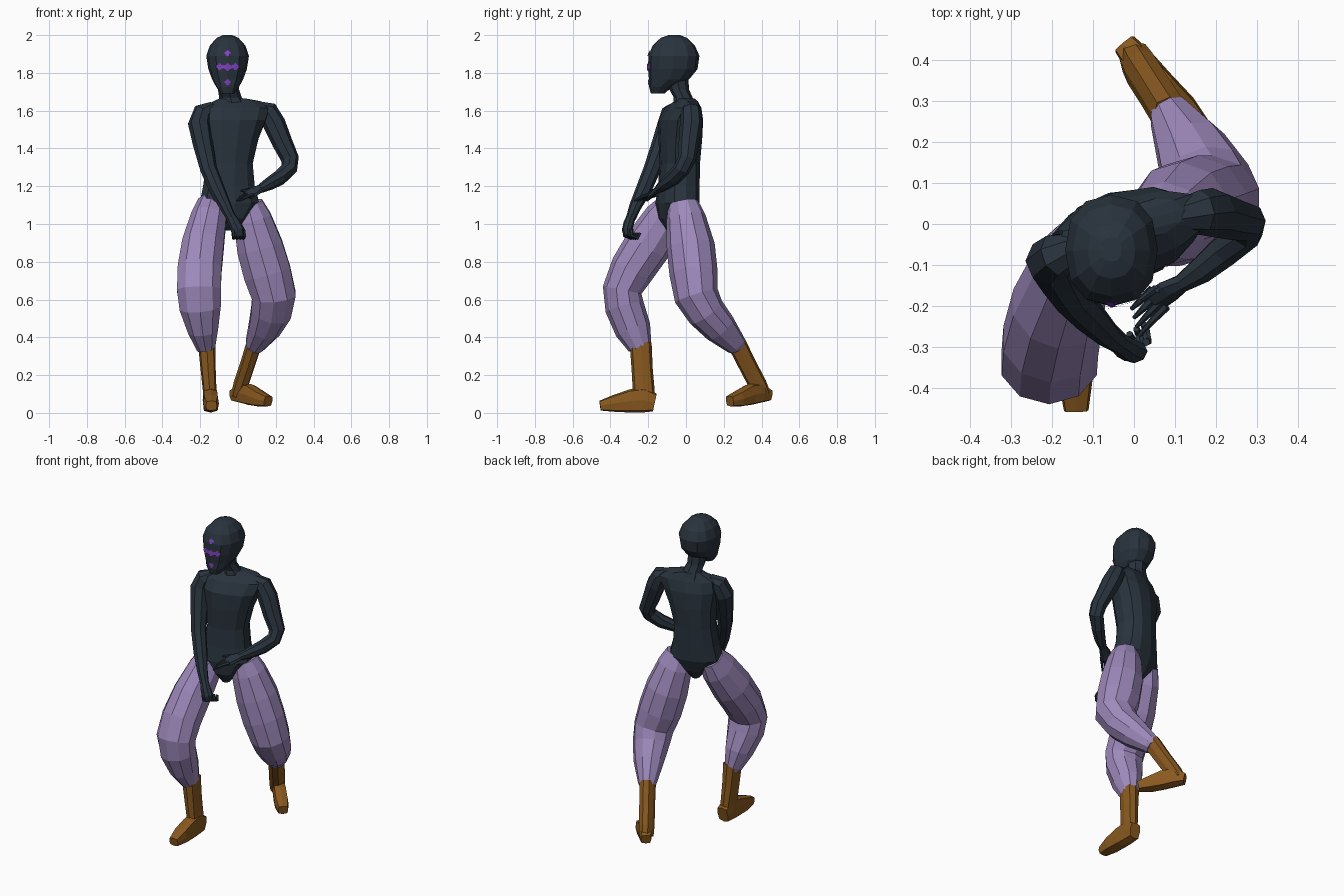
import bpy, bmesh, math
from mathutils import Vector, Matrix
from mathutils.bvhtree import BVHTree


def material(name, rgb):
    m = bpy.data.materials.new(name)
    m.diffuse_color = (*rgb, 1)
    return m


DARK = material("charcoal blue", (0.022, 0.033, 0.047))
LILAC = material("lilac cloth", (0.34, 0.25, 0.50))
BROWN = material("brown leather", (0.25, 0.10, 0.014))
PURPLE = material("violet paint", (0.22, 0.05, 0.55))


def finish(name, bm, mat):
    me = bpy.data.meshes.new(name)
    bm.to_mesh(me)
    me.materials.append(mat)
    ob = bpy.data.objects.new(name, me)
    bpy.context.collection.objects.link(ob)
    return ob


def sections(name, stations, mat, n=8, yaw=0, flat=False, power=1.0):
    """Skin rings (x, y, z, half width, half depth) along a path.
    flat keeps rings horizontal, otherwise they follow the path."""
    bm = bmesh.new()
    pts = [Vector(s[:3]) for s in stations]
    ref = Vector((math.cos(yaw), math.sin(yaw), 0))
    rings = []
    for i, s in enumerate(stations):
        t = Vector((0, 0, 1))
        if not flat:
            t = (pts[min(i + 1, len(pts) - 1)] - pts[max(i - 1, 0)]).normalized()
        u = (ref - t * ref.dot(t)).normalized()
        v = t.cross(u)
        ring = []
        for k in range(n):
            a = 2 * math.pi * (k + 0.5 * (n % 4 == 2)) / n
            c, d = math.cos(a), math.sin(a)
            c = math.copysign(abs(c) ** power, c)
            d = math.copysign(abs(d) ** power, d)
            ring.append(bm.verts.new(pts[i] + u * c * s[3] + v * d * s[4]))
        rings.append(ring)
    for a, b in zip(rings, rings[1:]):
        for k in range(n):
            bm.faces.new((a[k], a[(k + 1) % n], b[(k + 1) % n], b[k]))
    bm.faces.new(rings[0])
    bm.faces.new(rings[-1])
    bmesh.ops.recalc_face_normals(bm, faces=bm.faces)
    finish(name, bm, mat)
    return bm


def tube(name, pts, mat, **kw):
    return sections(name, [(*p, p[3]) for p in pts], mat, **kw)


# Head, neck and twisted torso
head = sections("head", [
    (-.055, -.150, 1.690, .035, .036), (-.055, -.135, 1.725, .060, .060),
    (-.055, -.090, 1.765, .082, .106), (-.055, -.070, 1.820, .102, .131),
    (-.055, -.064, 1.890, .113, .135), (-.055, -.065, 1.945, .094, .112),
    (-.055, -.064, 1.985, .058, .070), (-.055, -.062, 2.000, .025, .030)],
    DARK, n=12, flat=True, power=.85)
sections("neck", [
    (-.025, -.005, 1.61, .085, .065), (-.040, -.015, 1.67, .060, .050),
    (-.050, -.035, 1.71, .056, .052), (-.055, -.050, 1.79, .060, .060)],
    DARK, n=8, flat=True)
sections("torso", [
    (-.035, -.060, .965, .025, .045), (-.040, -.055, 1.03, .080, .090),
    (-.045, -.045, 1.11, .165, .108), (-.048, -.038, 1.20, .142, .104),
    (-.045, -.033, 1.32, .126, .103), (-.032, -.030, 1.45, .145, .110),
    (-.020, -.028, 1.55, .175, .108), (-.005, -.015, 1.615, .185, .080),
    (-.005, .000, 1.65, .130, .050), (-.030, -.005, 1.665, .070, .045)],
    DARK, n=12, yaw=.28, flat=True, power=.85)

# Painted face marks: thin discs laid on the face
face = BVHTree.FromBMesh(head)
marks = bmesh.new()
spots = [(0, 1.91, .010), (0, 1.898, .012), (0, 1.756, .011), (0, 1.744, .010),
         (0, 1.84, .012), (0, 1.822, .012), (-.012, 1.831, .012), (.012, 1.831, .012)]
for s in (-1, 1):
    spots += [(s * .053, 1.833, .009), (s * .041, 1.843, .009),
              (s * .041, 1.824, .010), (s * .028, 1.833, .011)]
    spots += [(s * .009, 1.905, .008), (s * .008, 1.751, .008)]
for dx, z, r in spots:
    hit, nor, _, _ = face.ray_cast(Vector((-.055 + dx, -1, z)), Vector((0, 1, 0)))
    if hit:
        if nor.y > 0:
            nor = -nor
        mat = Matrix.Translation(hit + nor * .003) @ nor.to_track_quat('Z', 'Y').to_matrix().to_4x4()
        bmesh.ops.create_circle(marks, cap_ends=True, radius=r, segments=6, matrix=mat)
finish("face_marks", marks, PURPLE)

# Arms
tube("right_arm", [
    (-.130, -.055, 1.615, .035), (-.185, -.075, 1.590, .055),
    (-.205, -.090, 1.530, .060), (-.185, -.130, 1.420, .053),
    (-.155, -.180, 1.290, .045), (-.110, -.225, 1.180, .042),
    (-.065, -.270, 1.090, .032), (-.035, -.292, 1.030, .026)], DARK)
tube("left_arm", [
    (.090, .020, 1.620, .035), (.160, .028, 1.595, .055),
    (.192, .028, 1.530, .060), (.235, .015, 1.430, .054),
    (.275, .005, 1.345, .048), (.272, -.020, 1.295, .044),
    (.220, -.065, 1.245, .041), (.165, -.112, 1.212, .034),
    (.115, -.145, 1.185, .023)], DARK)

# Right hand: closed fist with curled fingers
sections("right_fist", [
    (-.040, -.288, 1.045, .025, .024), (-.020, -.303, 1.005, .032, .028),
    (.000, -.312, .965, .036, .028), (.010, -.310, .935, .024, .018)], DARK)
for i in range(4):
    x, y = -.022 + .017 * i, -.325 + .012 * i
    tube(f"right_finger_{i + 1}", [
        (x, y, .972, .010), (x + .004, y + .002, .938, .011),
        (x, y + .032, .925, .010), (x - .006, y + .045, .952, .008)], DARK, n=6)

# Left hand: open, reaching across the belly
sections("left_palm", [
    (.125, -.140, 1.190, .022, .020), (.085, -.163, 1.172, .034, .017),
    (.050, -.188, 1.150, .034, .014)], DARK)
for i in range(4):
    o = i - 1.5
    tube(f"left_finger_{i + 1}", [
        (.062 + .012 * o, -.180 - .014 * o, 1.155, .011),
        (.030 + .010 * o, -.212 - .016 * o, 1.143, .009),
        (.003 + .006 * o, -.240 - .022 * o, 1.122, .005)], DARK, n=6)
tube("left_thumb", [(.090, -.155, 1.172, .013), (.050, -.160, 1.180, .011),
                    (.015, -.185, 1.175, .006)], DARK, n=6)

# Baggy trouser legs
sections("right_trouser", [
    (-.135, -.060, 1.110, .080, .080), (-.155, -.110, 1.030, .098, .112),
    (-.185, -.200, .890, .116, .125), (-.203, -.285, .760, .122, .118),
    (-.207, -.338, .650, .122, .104), (-.200, -.325, .560, .115, .104),
    (-.185, -.280, .440, .084, .096), (-.170, -.243, .345, .052, .063),
    (-.168, -.242, .330, .045, .055)], LILAC, n=10)
sections("left_trouser", [
    (.055, -.015, 1.110, .078, .080), (.075, .000, 1.030, .105, .105),
    (.115, .025, .880, .128, .128), (.155, .040, .740, .132, .128),
    (.190, .055, .620, .122, .118), (.175, .105, .535, .112, .104),
    (.140, .180, .450, .090, .090), (.090, .265, .360, .055, .058),
    (.083, .275, .345, .045, .050)], LILAC, n=10)

# Boots: shaft plus wedge foot
sections("right_boot_shaft", [
    (-.166, -.240, .370, .046, .058), (-.158, -.232, .230, .040, .056),
    (-.150, -.224, .120, .036, .058), (-.147, -.222, .060, .036, .056)],
    BROWN, power=.7)
sections("right_boot_foot", [
    (-.147, -.165, .055, .036, .048), (-.147, -.225, .068, .040, .066),
    (-.145, -.290, .063, .041, .062), (-.143, -.380, .050, .042, .045),
    (-.141, -.455, .038, .030, .026)], BROWN, power=.5)
sections("left_boot_shaft", [
    (.088, .265, .375, .042, .050), (.050, .325, .255, .040, .048),
    (.015, .380, .150, .040, .048), (.000, .405, .095, .036, .044)],
    BROWN, power=.7)
sections("left_boot_foot", [
    (-.022, .438, .092, .030, .030), (.015, .393, .105, .038, .052),
    (.060, .340, .098, .040, .056), (.115, .280, .075, .041, .042),
    (.160, .232, .062, .030, .028)], BROWN, yaw=-2.27, power=.5)
